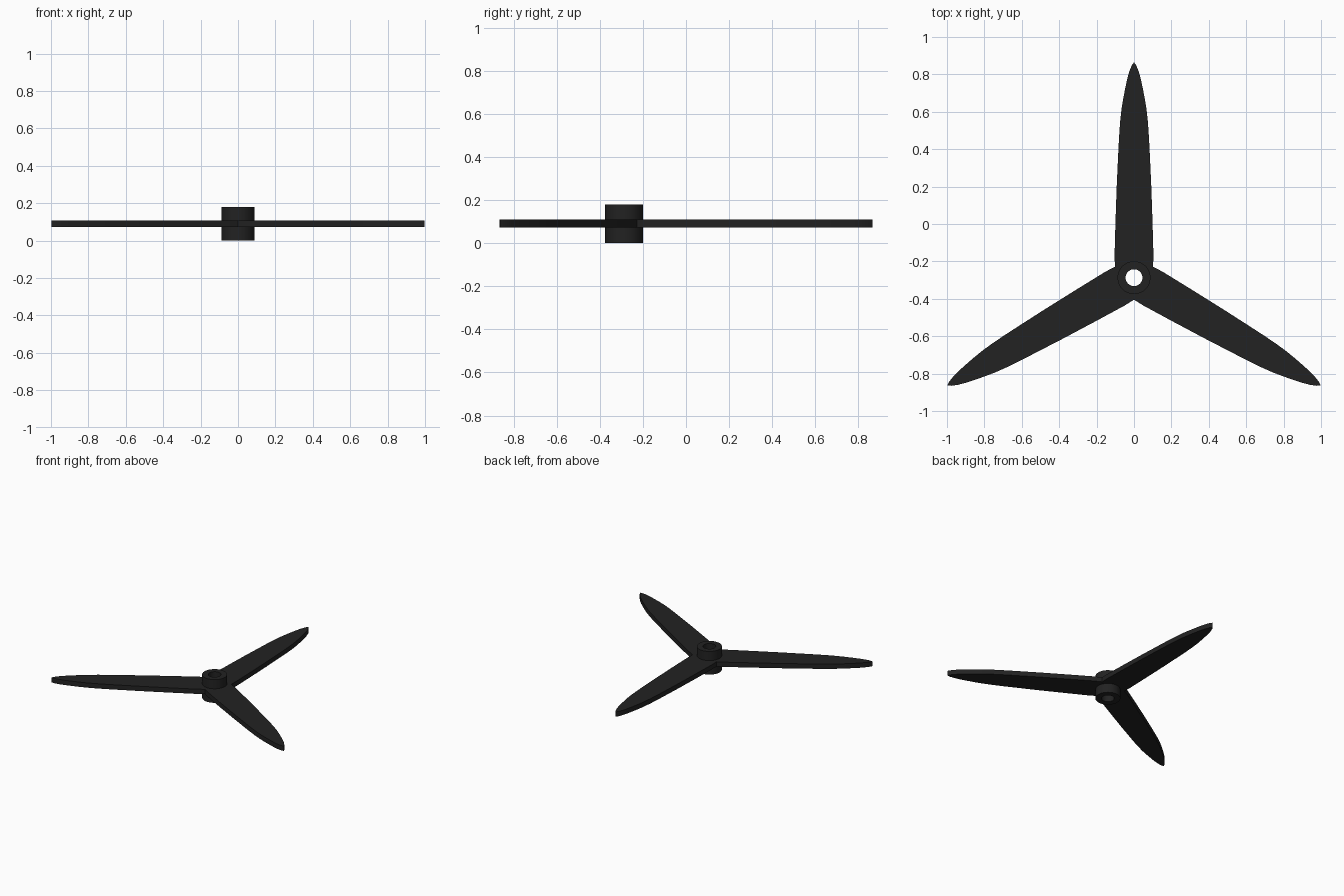
import bpy, bmesh
from math import sin, cos, pi, radians

if "Cube" in bpy.data.objects:
    bpy.data.objects.remove(bpy.data.objects["Cube"])

CY = -0.287                      # hub centre on y
dark = bpy.data.materials.new("black_plastic")
dark.diffuse_color = (0.016, 0.016, 0.016, 1)
dark.use_nodes = True
dark.node_tree.nodes["Principled BSDF"].inputs["Base Color"].default_value = dark.diffuse_color


def finish(name, bm):
    bmesh.ops.remove_doubles(bm, verts=bm.verts, dist=1e-4)
    bmesh.ops.recalc_face_normals(bm, faces=bm.faces)
    me = bpy.data.meshes.new(name)
    bm.to_mesh(me)
    bm.free()
    ob = bpy.data.objects.new(name, me)
    ob.location = (0, CY, 0)
    me.materials.append(dark)
    bpy.context.collection.objects.link(ob)
    bpy.ops.object.select_all(action='DESELECT')
    ob.select_set(True)
    bpy.context.view_layer.objects.active = ob
    bpy.ops.object.shade_smooth_by_angle(angle=radians(30))
    return ob


# Hub: square section revolved into a tube
bm = bmesh.new()
section = [(0.045, 0), (0.088, 0), (0.088, 0.18), (0.045, 0.18)]
N = 48
rings = [[bm.verts.new((r * cos(2 * pi * i / N), r * sin(2 * pi * i / N), z))
          for r, z in section] for i in range(N)]
for i in range(N):
    a, b = rings[i], rings[(i + 1) % N]
    for k in range(4):
        bm.faces.new((a[k], b[k], b[(k + 1) % 4], a[(k + 1) % 4]))
finish("hub", bm)

# Blades: half-width along the radius, mirrored, three copies joined at the root
half = [(0.0589, 0.102), (0.12, 0.104), (0.3, 0.099), (0.5, 0.092), (0.65, 0.085),
        (0.75, 0.080), (0.83, 0.0745), (0.9, 0.067), (0.96, 0.057), (1.01, 0.0475),
        (1.06, 0.037), (1.1, 0.026), (1.135, 0.012), (1.152, 0)]
outer = [(r, -w) for r, w in half] + [(r, w) for r, w in half[-2::-1]]
# root arc lies inside the hub wall so the bore stays open
arc = [(0.065 * cos(radians(t)), 0.065 * sin(radians(t))) for t in range(60, -61, -15)]
bm = bmesh.new()
for k in range(3):
    c, s = cos(pi / 2 + k * 2 * pi / 3), sin(pi / 2 + k * 2 * pi / 3)
    low, top = [[bm.verts.new((x * c - y * s, x * s + y * c, z)) for x, y in outer + arc]
                for z in (0.072, 0.109)]
    bm.faces.new(low[::-1])
    bm.faces.new(top)
    n = len(outer)
    for i in range(len(low) - 1):
        if i != n - 1:           # leave the seam between blades open
            bm.faces.new((low[i], low[i + 1], top[i + 1], top[i]))
finish("blades", bm)
